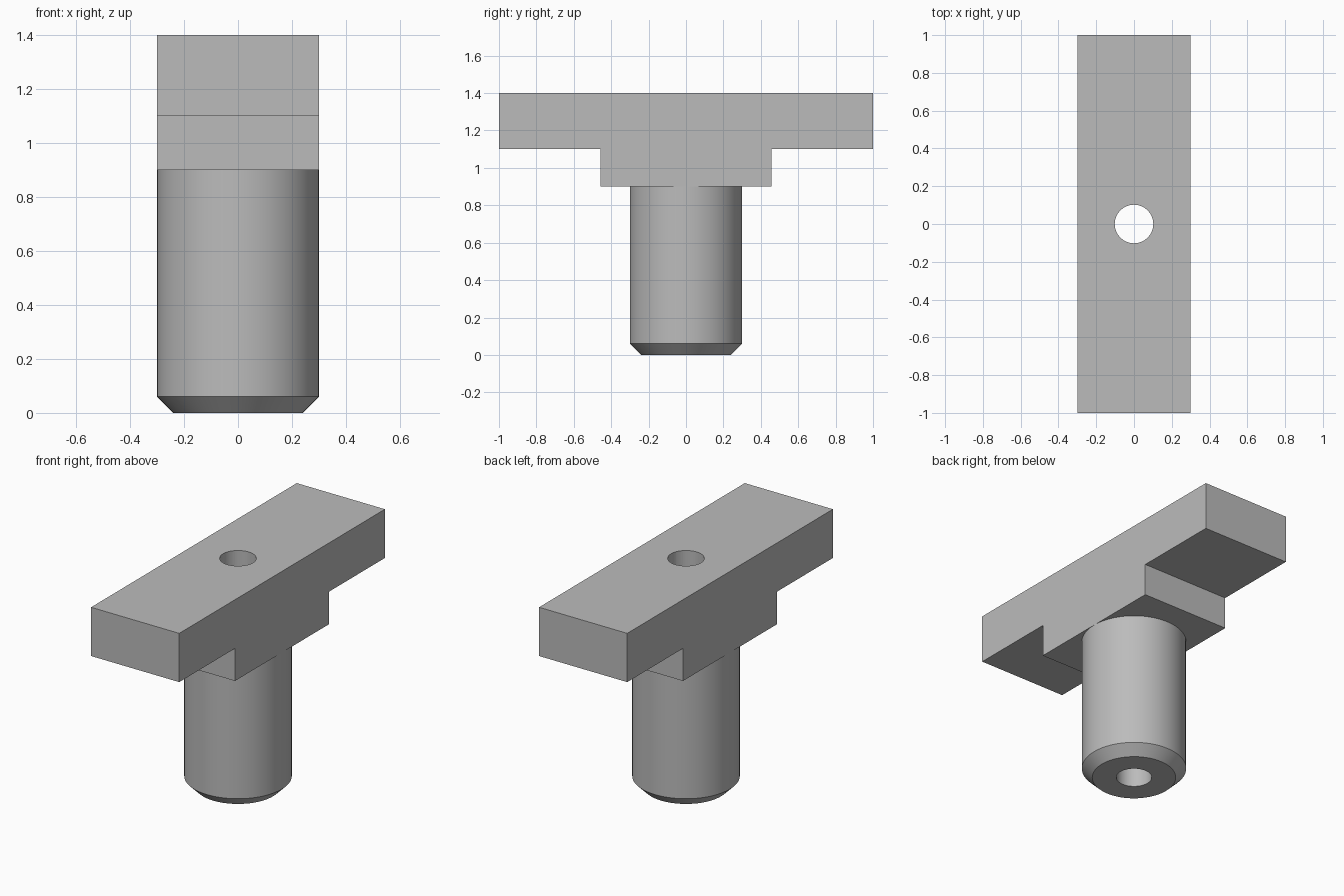
import bpy
import bmesh
from math import radians
from mathutils import Matrix, Vector

cube = bpy.data.objects.get("Cube")
if cube:
    bpy.data.objects.remove(cube, do_unlink=True)

SEGMENTS = 64
WIDTH = 0.6
BORE = 0.102

grey = bpy.data.materials.new("plain grey")
grey.use_nodes = True
grey.diffuse_color = (0.5, 0.5, 0.5, 1)
grey.node_tree.nodes["Principled BSDF"].inputs["Base Color"].default_value = grey.diffuse_color


def add_object(name, bm):
    bmesh.ops.recalc_face_normals(bm, faces=bm.faces)
    mesh = bpy.data.meshes.new(name)
    bm.to_mesh(mesh)
    bm.free()
    mesh.materials.append(grey)
    obj = bpy.data.objects.new(name, mesh)
    bpy.context.collection.objects.link(obj)
    return obj


def smooth(obj):
    bpy.ops.object.select_all(action="DESELECT")
    obj.select_set(True)
    bpy.context.view_layer.objects.active = obj
    bpy.ops.object.shade_smooth_by_angle(angle=radians(30))


# Stepped head: a T-shaped side profile extruded across x
half = [(0.458, 0.9), (0.458, 1.1), (1, 1.1), (1, 1.4)]
outline = half + [(-y, z) for y, z in reversed(half)]
bm = bmesh.new()
side = bm.faces.new([bm.verts.new((-WIDTH / 2, y, z)) for y, z in outline])
extruded = bmesh.ops.extrude_face_region(bm, geom=[side])["geom"]
bmesh.ops.translate(bm, vec=(WIDTH, 0, 0),
                    verts=[v for v in extruded if isinstance(v, bmesh.types.BMVert)])
head = add_object("stepped_head", bm)

# Bore through the head
bm = bmesh.new()
bmesh.ops.create_cone(bm, cap_ends=True, segments=SEGMENTS, radius1=BORE, radius2=BORE,
                      depth=2, matrix=Matrix.Translation((0, 0, 1)))
cutter = add_object("bore_cutter", bm)
cutter.hide_render = True
cut = head.modifiers.new("bore", "BOOLEAN")
cut.operation = "DIFFERENCE"
cut.solver = "EXACT"
cut.object = cutter
smooth(head)
bpy.ops.object.modifier_apply(modifier=cut.name)
bpy.data.objects.remove(cutter, do_unlink=True)
smooth(head)

# Hollow shaft with a chamfered foot, turned from its wall profile
wall = [(BORE, 0.9), (BORE, 0), (0.24, 0), (0.3, 0.06), (0.3, 0.9)]
bm = bmesh.new()
points = [bm.verts.new((r, 0, z)) for r, z in wall]
edges = [bm.edges.new(pair) for pair in zip(points, points[1:])]
bmesh.ops.spin(bm, geom=points + edges, cent=Vector(), axis=(0, 0, 1),
               angle=radians(360), steps=SEGMENTS, use_merge=True)
bmesh.ops.remove_doubles(bm, verts=bm.verts, dist=0.0001)
bmesh.ops.recalc_face_normals(bm, faces=bm.faces)
# Make the open-topped wall face outward
foot = min(bm.faces, key=lambda f: f.calc_center_median().z)
flip = foot.normal.z > 0
shaft = add_object("hollow_shaft", bm)
if flip:
    shaft.data.flip_normals()
smooth(shaft)
